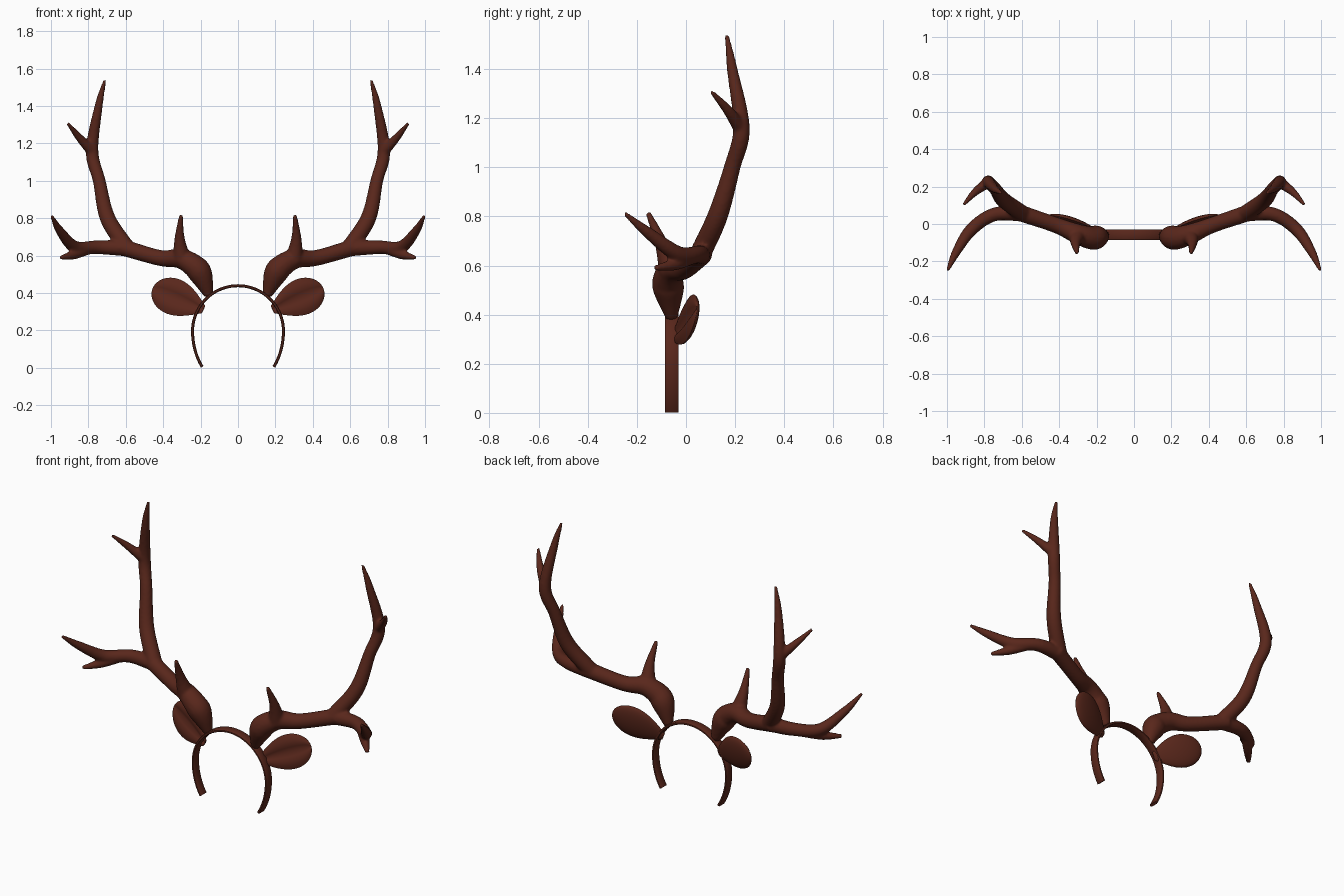
import bpy, bmesh, math
from mathutils import Vector

if "Cube" in bpy.data.objects:
    bpy.data.objects.remove(bpy.data.objects["Cube"])

mat = bpy.data.materials.new("dark_brown")
mat.diffuse_color = (0.10, 0.020, 0.011, 1)
mat.use_nodes = True
mat.node_tree.nodes["Principled BSDF"].inputs["Base Color"].default_value = mat.diffuse_color


def spline(pts, steps):
    """Catmull-Rom through x, y, z, radius points."""
    p = [Vector(q) for q in pts]
    p = [p[0] * 2 - p[1]] + p + [p[-1] * 2 - p[-2]]
    out = []
    for i in range(1, len(p) - 2):
        a, b, c, d = p[i - 1:i + 3]
        for k in range(steps):
            t = k / steps
            out.append(0.5 * (2 * b + (c - a) * t + (2 * a - 5 * b + 4 * c - d) * t * t
                              + (3 * b - a - 3 * c + d) * t ** 3))
    return out + [p[-2]]


def loft(bm, rings):
    """Skin closed rings and cap both ends."""
    vs = [[bm.verts.new(c) for c in r] for r in rings]
    n = len(vs[0])
    for a, b in zip(vs, vs[1:]):
        for i in range(n):
            j = (i + 1) % n
            bm.faces.new((a[i], a[j], b[j], b[i]))
    bm.faces.new(vs[0][::-1])
    bm.faces.new(vs[-1])


def tube(bm, pts, sides=16):
    path = spline(pts, 8)
    ax = [q.to_3d() for q in path]
    rings, side = [], Vector((0.1, 1, 0.05))
    for i, q in enumerate(path):
        t = (ax[min(i + 1, len(ax) - 1)] - ax[max(i - 1, 0)]).normalized()
        side = (side - t * side.dot(t)).normalized()
        up = t.cross(side)
        rings.append([ax[i] + q[3] * (side * math.cos(a) + up * math.sin(a))
                      for a in (2 * math.pi * k / sides for k in range(sides))])
    loft(bm, rings)


def finish(name, bm, angle):
    bmesh.ops.recalc_face_normals(bm, faces=bm.faces[:])
    me = bpy.data.meshes.new(name)
    bm.to_mesh(me)
    bm.free()
    ob = bpy.data.objects.new(name, me)
    bpy.context.collection.objects.link(ob)
    me.materials.append(mat)
    for o in bpy.context.selected_objects:
        o.select_set(False)
    ob.select_set(True)
    bpy.context.view_layer.objects.active = ob
    bpy.ops.object.shade_smooth_by_angle(angle=math.radians(angle))
    return ob


def mirror(ob):
    ob.modifiers.new("mirror", 'MIRROR').use_mirror_merge = False


# Headband: flat strip along a horseshoe, round above and stretched below
bm = bmesh.new()
rings = []
for i in range(61):
    a = math.radians(-38 + 256 * i / 60)
    rz = 0.243 if math.sin(a) > 0 else 0.31
    mid = Vector((0.243 * math.cos(a), -0.058, 0.196 + rz * math.sin(a)))
    out = Vector((math.cos(a) / 0.243, 0, math.sin(a) / rz)).normalized()
    rings.append([mid + out * h + Vector((0, y, 0)) for y, h in
                  ((-0.028, -0.004), (-0.028, 0.004), (-0.022, 0.008), (0.022, 0.008),
                   (0.028, 0.004), (0.028, -0.004), (0.022, -0.008), (-0.022, -0.008))])
loft(bm, rings)
finish("headband", bm, 50)

# Antlers: overlapping tapered tubes (x, y, z, radius) fused into one skin, mirrored
branches = [
    # stalk, burr and main beam
    [(0.155, -0.058, 0.385, 0.024), (0.197, -0.07, 0.495, 0.062), (0.235, -0.073, 0.545, 0.062),
     (0.31, -0.05, 0.584, 0.053), (0.42, -0.005, 0.588, 0.043), (0.63, 0.066, 0.648, 0.045)],
    # brow tine
    [(0.3, -0.062, 0.58, 0.05), (0.312, -0.1, 0.69, 0.028), (0.305, -0.155, 0.816, 0.011)],
    # tall branch
    [(0.59, 0.052, 0.635, 0.044), (0.697, 0.128, 0.8, 0.042), (0.742, 0.188, 1.0, 0.034),
     (0.78, 0.226, 1.16, 0.034), (0.745, 0.188, 1.4, 0.022), (0.712, 0.166, 1.539, 0.009)],
    # tall branch side tine
    [(0.778, 0.224, 1.155, 0.03), (0.85, 0.17, 1.233, 0.021), (0.912, 0.102, 1.309, 0.009)],
    # outward branch
    [(0.6, 0.058, 0.64, 0.044), (0.75, 0.05, 0.645, 0.037), (0.87, -0.03, 0.645, 0.034),
     (0.95, -0.15, 0.73, 0.024), (0.997, -0.25, 0.813, 0.009)],
    # outward branch lower tine
    [(0.81, 0.02, 0.632, 0.03), (0.88, -0.05, 0.604, 0.025), (0.948, -0.125, 0.589, 0.012)],
]
bm = bmesh.new()
for b in branches:
    tube(bm, b)
antlers = finish("antlers", bm, 180)
fuse = antlers.modifiers.new("fuse", 'REMESH')
fuse.mode = 'VOXEL'
fuse.voxel_size = 0.008
fuse.use_smooth_shade = True
soften = antlers.modifiers.new("soften", 'SMOOTH')
soften.factor, soften.iterations = 0.5, 5
mirror(antlers)

# Ears: leaf-shaped loft with a rounded back and hollowed front, mirrored
bm = bmesh.new()
base, tip = Vector((0.185, -0.052, 0.312)), Vector((0.455, 0.045, 0.428))
along = tip - base
across = Vector((-0.38, 0.08, 0.92))
across = (across - along * across.dot(along) / along.length_squared).normalized()
back = across.cross(along).normalized()
back *= math.copysign(1, back.y)
rings = []
for i in range(25):
    u = math.sin(math.pi / 2 * i / 24)
    if u < 0.6:
        w = 0.022 + 0.076 * math.sin(math.pi / 2 * u / 0.6)
    else:
        w = 0.098 * math.sqrt(max(0.003, 1 - ((u - 0.6) / 0.4) ** 2))
    ring = []
    for k in range(24):
        a = 2 * math.pi * k / 24
        v = math.cos(a)
        depth = 0.03 * math.sin(a)
        if k > 12:      # front lips with a central fold near the root
            depth = 0.012 * (1 - u) * (1 - abs(v)) - 0.016 * math.sin(math.pi * abs(v))
        ring.append(base + along * u + across * w * v + back * depth * w / 0.098)
    rings.append(ring)
loft(bm, rings)
mirror(finish("ears", bm, 60))
